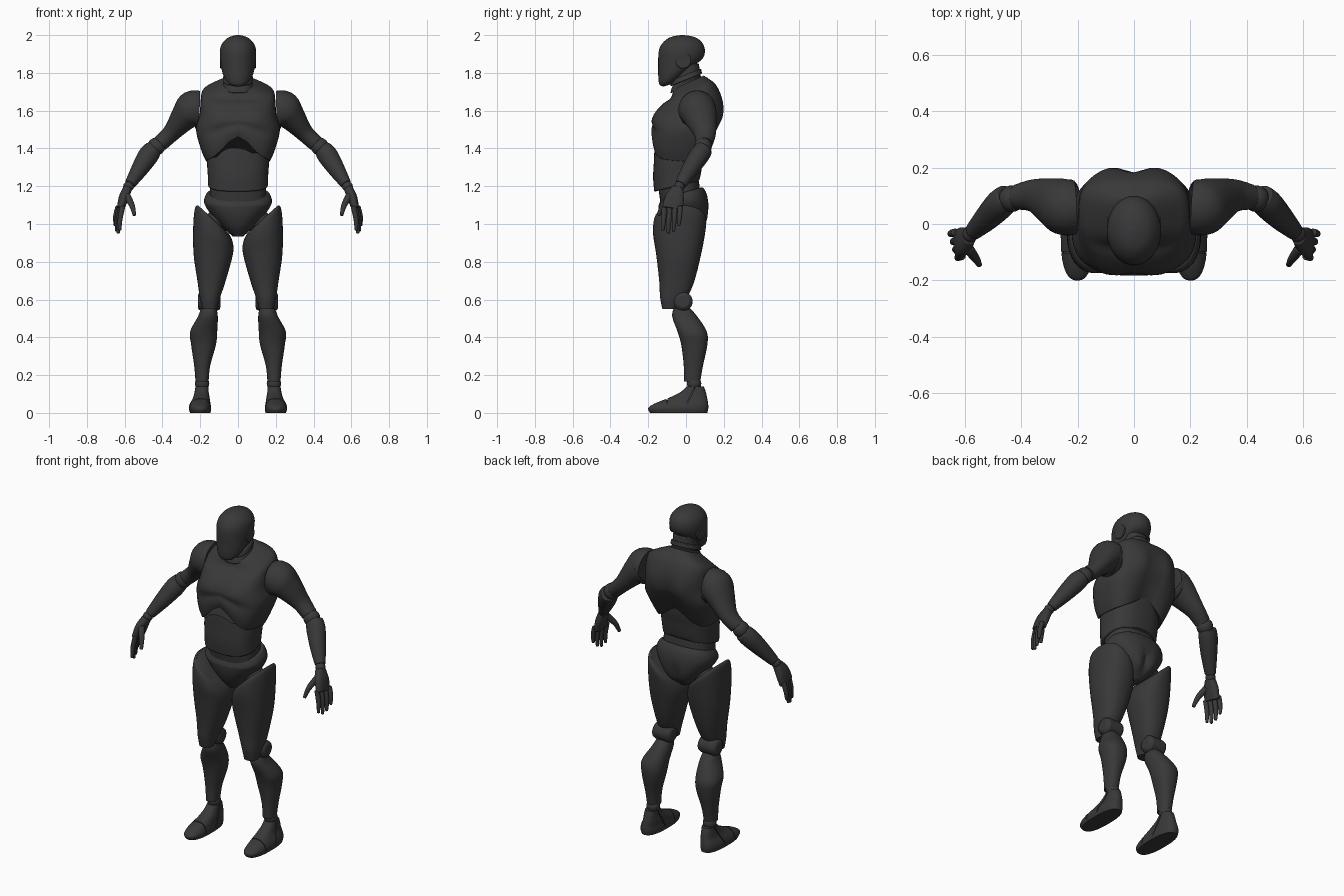
import bpy
import bmesh
from math import cos, sin, pi, exp, radians
from mathutils import Vector

default_cube = bpy.data.objects.get("Cube")
if default_cube:
    bpy.data.objects.remove(default_cube, do_unlink=True)

charcoal = bpy.data.materials.new("charcoal_plastic")
charcoal.use_nodes = True
charcoal.diffuse_color = (0.04, 0.04, 0.04, 1)
charcoal.node_tree.nodes["Principled BSDF"].inputs["Base Color"].default_value = (0.04, 0.04, 0.04, 1)

SIDES = 40


def finish(name, bm, mirror=False, bevel=0.006):
    """Turn a bmesh into a smooth, softly bevelled object."""
    bmesh.ops.recalc_face_normals(bm, faces=bm.faces)
    mesh = bpy.data.meshes.new(name)
    bm.to_mesh(mesh)
    bm.free()
    mesh.materials.append(charcoal)
    obj = bpy.data.objects.new(name, mesh)
    bpy.context.collection.objects.link(obj)
    bpy.ops.object.select_all(action="DESELECT")
    obj.select_set(True)
    bpy.context.view_layer.objects.active = obj
    bpy.ops.object.shade_smooth_by_angle(angle=radians(40))
    if bevel:
        modifier = obj.modifiers.new("bevel", "BEVEL")
        modifier.width = bevel
        modifier.segments = 2
        modifier.angle_limit = radians(50)
    if mirror:
        obj.modifiers.new("mirror", "MIRROR").use_mirror_merge = False
    return obj


def smooth_rows(rows, size, steps=5):
    """Catmull-Rom interpolation of a list of section rows."""
    rows = [tuple(r) + (0,) * (size - len(r)) for r in rows]
    result = []
    for i in range(len(rows) - 1):
        a, b = rows[max(i - 1, 0)], rows[i]
        c, d = rows[i + 1], rows[min(i + 2, len(rows) - 1)]
        for k in range(steps):
            t = k / steps
            result.append([q + t * (r - p) / 2
                           + t * t * (2 * p - 5 * q + 4 * r - s) / 2
                           + t ** 3 * (3 * q - p - 3 * r + s) / 2
                           for p, q, r, s in zip(a, b, c, d)])
    return result + [list(rows[-1])]


def outline(power):
    """Unit superellipse."""
    def soften(v):
        return (1 if v > 0 else -1) * abs(v) ** (2 / power)
    angles = [2 * pi * i / SIDES for i in range(SIDES)]
    return [(soften(cos(a)), soften(sin(a))) for a in angles]


def skin(name, rings, mirror=False, bevel=0.006):
    """Bridge closed rings and cap both ends."""
    bm = bmesh.new()
    loops = [[bm.verts.new(p) for p in ring] for ring in rings]
    for low, high in zip(loops, loops[1:]):
        for i in range(SIDES):
            j = (i + 1) % SIDES
            bm.faces.new((low[i], low[j], high[j], high[i]))
    bm.faces.new(loops[0])
    bm.faces.new(loops[-1])
    return finish(name, bm, mirror, bevel)


def stack(name, rows, power=2.3, warp=None, mirror=False, bevel=0.006):
    """Rows: height, min x, max x, front y, back y, tilt along y, tilt along x."""
    rings = []
    for z, left, right, front, back, tilt_y, tilt_x in smooth_rows(rows, 7):
        ring = []
        for u, v in outline(power):
            dx, dy = u * (right - left) / 2, v * (back - front) / 2
            p = Vector(((left + right) / 2 + dx, (front + back) / 2 + dy,
                        z + dy * tilt_y + dx * tilt_x))
            ring.append(warp(p) if warp else p)
        rings.append(ring)
    return skin(name, rings, mirror, bevel)


def body(name, rows, **options):
    """Symmetric stack. Rows: height, half width, front y, back y, tilt."""
    return stack(name, [(r[0], -r[1]) + r[1:] for r in rows], **options)


def limb(name, rows, power=2, bevel=0.004):
    """Mirrored tube along a path. Rows: x, y, z, radius in depth, other radius."""
    rows = smooth_rows(rows, 5)
    points = [Vector(r[:3]) for r in rows]
    rings = []
    for i, row in enumerate(rows):
        tangent = (points[min(i + 1, len(rows) - 1)] - points[max(i - 1, 0)]).normalized()
        depth = Vector((0, 1, 0))
        depth = (depth - tangent * depth.dot(tangent)).normalized()
        other = tangent.cross(depth)
        rings.append([points[i] + depth * u * row[3] + other * v * row[4]
                      for u, v in outline(power)])
    return skin(name, rings, True, bevel)


def ball(name, centre, radius):
    bm = bmesh.new()
    bmesh.ops.create_uvsphere(bm, u_segments=24, v_segments=14, radius=radius)
    bmesh.ops.translate(bm, verts=bm.verts, vec=centre)
    return finish(name, bm, True, 0)


def disc(name, centre, radius, length, bevel):
    """Mirrored cylinder lying along x."""
    x, y, z = centre
    ends = (x - length / 2, x + length / 2)
    return skin(name, [[Vector((e, y + radius * u, z + radius * v)) for u, v in outline(2)]
                       for e in ends], True, bevel)


def bump(value, centre, width):
    return exp(-((value - centre) / width) ** 2)


# Head, ears and neck
body("head", [(1.738, 0.04, -0.12, -0.05, 0.3), (1.765, 0.064, -0.138, -0.005, 0.45),
              (1.805, 0.083, -0.146, 0.05, 0.4), (1.855, 0.093, -0.147, 0.086, 0.15),
              (1.91, 0.096, -0.145, 0.1), (1.95, 0.087, -0.13, 0.092),
              (1.98, 0.062, -0.1, 0.065), (1.994, 0.035, -0.065, 0.03),
              (2.0, 0.008, -0.03, -0.012)], power=2, bevel=0.003)
disc("ears", (0.088, -0.015, 1.865), 0.042, 0.012, 0.004)
body("neck", [(1.73, 0.078, -0.08, 0.08, 0.4), (1.77, 0.07, -0.068, 0.076, 0.3),
              (1.85, 0.064, -0.05, 0.068)])
for level in (1.743, 1.78):
    body("neck_collar", [(level - 0.018, 0.082, -0.083, 0.085, 0.4),
                         (level + 0.012, 0.075, -0.075, 0.08, 0.4)])


# Chest with arched lower edge, pectorals, shoulder blades and spine groove
def sculpt_chest(p):
    x, y, z = p
    low = min(max((1.56 - z) / 0.23, 0), 1)
    arch = 0.135 if y < 0 else 0.09
    height = z + low * arch * bump(x, 0, 0.1) * min(abs(y) / 0.08, 1)
    if y < 0:
        y -= 0.012 * bump(abs(x), 0.09, 0.07) * bump(z, 1.55, 0.05)
        y += 0.009 * bump(z, 1.48, 0.025) * bump(abs(x), 0.1, 0.08)
        y += 0.006 * bump(x, 0, 0.012) * bump(z, 1.56, 0.07)
    else:
        y += 0.01 * bump(abs(x), 0.09, 0.05) * bump(z, 1.6, 0.07)
        y -= 0.02 * bump(x, 0, 0.035) * bump(z, 1.53, 0.14)
    return Vector((x, y, height))


body("chest", [(1.33, 0.17, -0.176, 0.1), (1.4, 0.198, -0.183, 0.13),
               (1.5, 0.222, -0.178, 0.172), (1.58, 0.203, -0.165, 0.193),
               (1.65, 0.198, -0.125, 0.19, 0.1), (1.7, 0.188, -0.085, 0.16, 0.3),
               (1.727, 0.14, -0.072, 0.125, 0.4), (1.75, 0.08, -0.065, 0.095, 0.45)],
     power=2.9, warp=sculpt_chest)

# Abdomen and waist
body("abdomen", [(1.2, 0.158, -0.168, 0.07, 0.25), (1.26, 0.16, -0.174, 0.08, 0.1),
                 (1.33, 0.164, -0.17, 0.088), (1.4, 0.16, -0.166, 0.1),
                 (1.5, 0.15, -0.15, 0.1)], power=2.5)
body("waist_band", [(1.14, 0.15, -0.135, 0.075, 0.28),
                    (1.205, 0.147, -0.145, 0.068, 0.25)], power=2.5)


# Pelvis with a crease between the buttocks
def sculpt_pelvis(p):
    if p.y > 0:
        p.y -= 0.025 * bump(p.x, 0, 0.025) * bump(p.z, 1.02, 0.07)
    return p


body("pelvis", [(0.935, 0.028, -0.075, 0.04), (0.985, 0.085, -0.115, 0.1),
                (1.04, 0.135, -0.138, 0.12), (1.1, 0.175, -0.146, 0.12, 0.1),
                (1.135, 0.178, -0.143, 0.107, 0.25), (1.165, 0.162, -0.13, 0.088, 0.28)],
     warp=sculpt_pelvis)

# Legs
ball("hip_joints", (0.11, -0.01, 1.02), 0.06)
stack("thighs", [(0.55, 0.112, 0.188, -0.125, -0.05), (0.61, 0.095, 0.202, -0.137, 0.005),
                 (0.7, 0.065, 0.215, -0.142, 0.045), (0.84, 0.027, 0.235, -0.158, 0.08),
                 (0.945, 0.028, 0.237, -0.174, 0.1, 0, 0.4),
                 (1.015, 0.048, 0.228, -0.17, 0.107, 0, 0.75),
                 (1.042, 0.085, 0.212, -0.15, 0.09, 0, 0.9)], mirror=True, bevel=0.01)
disc("knee_discs", (0.153, -0.015, 0.59), 0.05, 0.12, 0.02)
stack("shins", [(0.555, 0.115, 0.195, -0.065, 0.02), (0.51, 0.107, 0.212, -0.073, 0.06),
                (0.43, 0.11, 0.253, -0.045, 0.11), (0.36, 0.117, 0.248, -0.025, 0.113),
                (0.25, 0.147, 0.232, -0.012, 0.09),
                (0.165, 0.156, 0.225, -0.01, 0.075)], mirror=True)
ball("ankle_joints", (0.19, 0.043, 0.155), 0.038)

# Feet: a solid core inside a shell with toe and heel seams
foot_rows = [(0, 0.146, 0.254, -0.19, 0.113), (0.025, 0.142, 0.26, -0.2, 0.118),
             (0.05, 0.146, 0.254, -0.165, 0.117), (0.08, 0.15, 0.238, -0.09, 0.112),
             (0.11, 0.155, 0.23, -0.03, 0.105), (0.14, 0.157, 0.225, 0.005, 0.095)]
inset = 0.007
stack("foot_cores", [(z * 0.9 + 0.003, left + inset, right - inset, front + inset, back - inset)
                     for z, left, right, front, back in foot_rows], power=2.5, mirror=True)
feet = stack("feet", foot_rows, power=2.5)
for label, y, slant in (("toe_cutter", -0.1, 0), ("heel_cutter", 0.02, -0.45)):
    bpy.ops.mesh.primitive_cube_add(size=1, location=(0.2, y, 0.08), rotation=(slant, 0, 0))
    cutter = bpy.context.object
    cutter.name = label
    cutter.scale = (0.3, 0.005, 0.13)
    cutter.hide_render = True
    cutter.hide_set(True)
    cutter.display_type = "WIRE"
    cut = feet.modifiers.new(label, "BOOLEAN")
    cut.operation = "DIFFERENCE"
    cut.object = cutter
feet.modifiers.new("mirror", "MIRROR").use_mirror_merge = False

# Arms
limb("upper_arms", [(0.208, 0.06, 1.605, 0.095, 0.1), (0.243, 0.06, 1.603, 0.1, 0.1),
                    (0.282, 0.075, 1.568, 0.09, 0.076), (0.352, 0.1, 1.483, 0.06, 0.048),
                    (0.413, 0.096, 1.425, 0.045, 0.043)], bevel=0.012)
ball("elbow_joints", (0.433, 0.09, 1.41), 0.047)
limb("forearms", [(0.448, 0.095, 1.398, 0.048, 0.047), (0.475, 0.07, 1.362, 0.052, 0.054),
                  (0.521, 0.022, 1.29, 0.045, 0.045), (0.572, -0.028, 1.21, 0.031, 0.029)])
ball("wrist_joints", (0.58, -0.036, 1.198), 0.028)

# Hands
limb("palms", [(0.584, -0.042, 1.19, 0.03, 0.024), (0.605, -0.06, 1.14, 0.05, 0.026),
               (0.622, -0.072, 1.08, 0.054, 0.02)], power=2.5)
limb("thumbs", [(0.59, -0.085, 1.15, 0.02, 0.02), (0.562, -0.122, 1.1, 0.015, 0.015),
                (0.548, -0.146, 1.045, 0.009, 0.009)])
fingers = (("little", 0.09), ("ring", 0.12), ("middle", 0.13), ("index", 0.115))
for index, (finger, length) in enumerate(fingers):
    y = -0.03 - 0.028 * index
    x = 0.634 - 0.008 * index
    limb(finger + "_fingers", [(x, y, 1.095, 0.014, 0.014),
                               (x + 0.014, y - 0.004, 1.085 - length / 2, 0.013, 0.013),
                               (x + 0.016, y - 0.008, 1.08 - length, 0.008, 0.008)])
